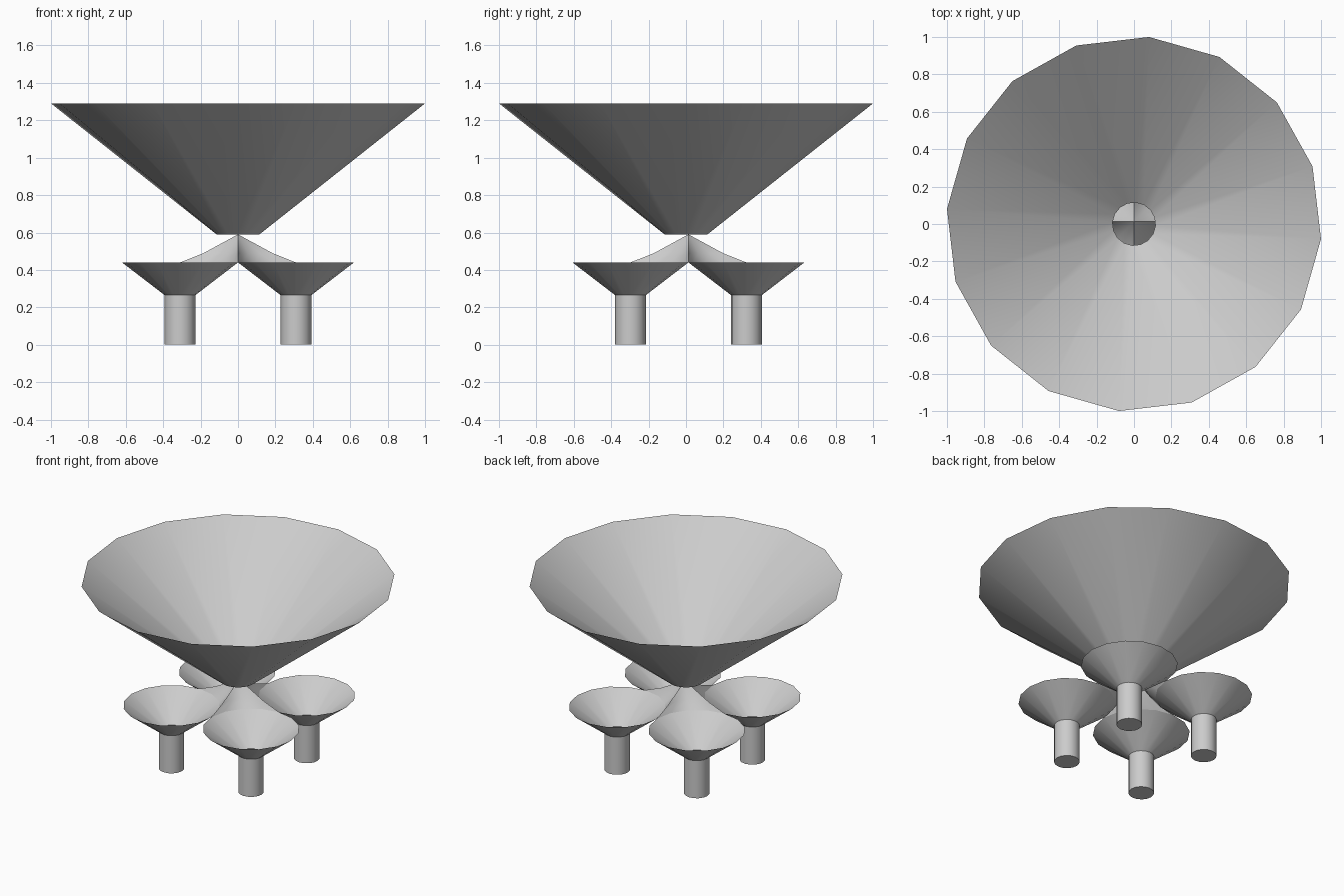
import bpy, bmesh, math

if "Cube" in bpy.data.objects:
    bpy.data.objects.remove(bpy.data.objects["Cube"])

SIDES = 16
CY = 0.013      # small shift of the lower group in y
CUP_R, CUP_D = 0.31, 0.31
RIM_Z, APEX_Z = 0.44, 0.59


def ring(cx, cy, r, z, turn=0.0):
    step = 2 * math.pi / SIDES
    return [(cx + r * math.cos(turn + i * step), cy + r * math.sin(turn + i * step), z)
            for i in range(SIDES)]


def loft(name, rings, cap_bottom=False, apex=None):
    bm = bmesh.new()
    loops = [[bm.verts.new(p) for p in r] for r in rings]
    n = len(loops[0])
    for a, b in zip(loops, loops[1:]):
        for i in range(n):
            j = (i + 1) % n
            bm.faces.new((a[i], a[j], b[j], b[i]))
    if cap_bottom:
        bm.faces.new(loops[0][::-1])
    if apex:
        top = bm.verts.new(apex)
        for i in range(n):
            bm.faces.new((loops[-1][i], loops[-1][(i + 1) % n], top))
    mesh = bpy.data.meshes.new(name)
    bm.to_mesh(mesh)
    bm.free()
    ob = bpy.data.objects.new(name, mesh)
    bpy.context.collection.objects.link(ob)
    bpy.ops.object.select_all(action='DESELECT')
    bpy.context.view_layer.objects.active = ob
    ob.select_set(True)
    bpy.ops.object.shade_smooth_by_angle(angle=math.radians(30))
    return ob


# Large open funnel, turned slightly about z
turn = math.radians(-4.6)
loft("main_funnel", [ring(0, 0, 0.115, APEX_Z, turn), ring(0, 0, 1.003, 1.29, turn)])

# Four small funnels standing on round legs
for sx in (-1, 1):
    for sy in (-1, 1):
        cx, cy = sx * CUP_D, CY + sy * CUP_D
        loft("leg", [ring(cx, cy, 0.082, 0.0), ring(cx, cy, 0.082, 0.265)], cap_bottom=True)
        loft("small_funnel", [ring(cx, cy, 0.082, 0.265), ring(cx, cy, CUP_R, RIM_Z)])


# Divider: a four-pointed concave peak that follows the rims of the small funnels
def star(scale, z):
    pts = []
    for q in range(4):
        c, s = math.cos(q * math.pi / 2), math.sin(q * math.pi / 2)
        for k in range(4):
            a = math.radians(270 - 22.5 * k)
            x, y = CUP_D + CUP_R * math.cos(a), CUP_D + CUP_R * math.sin(a)
            pts.append((scale * (c * x - s * y), CY + scale * (s * x + c * y), z))
    return pts


loft("divider", [star(1.0, RIM_Z), star(0.6, 0.489)], apex=(0, CY, APEX_Z))
